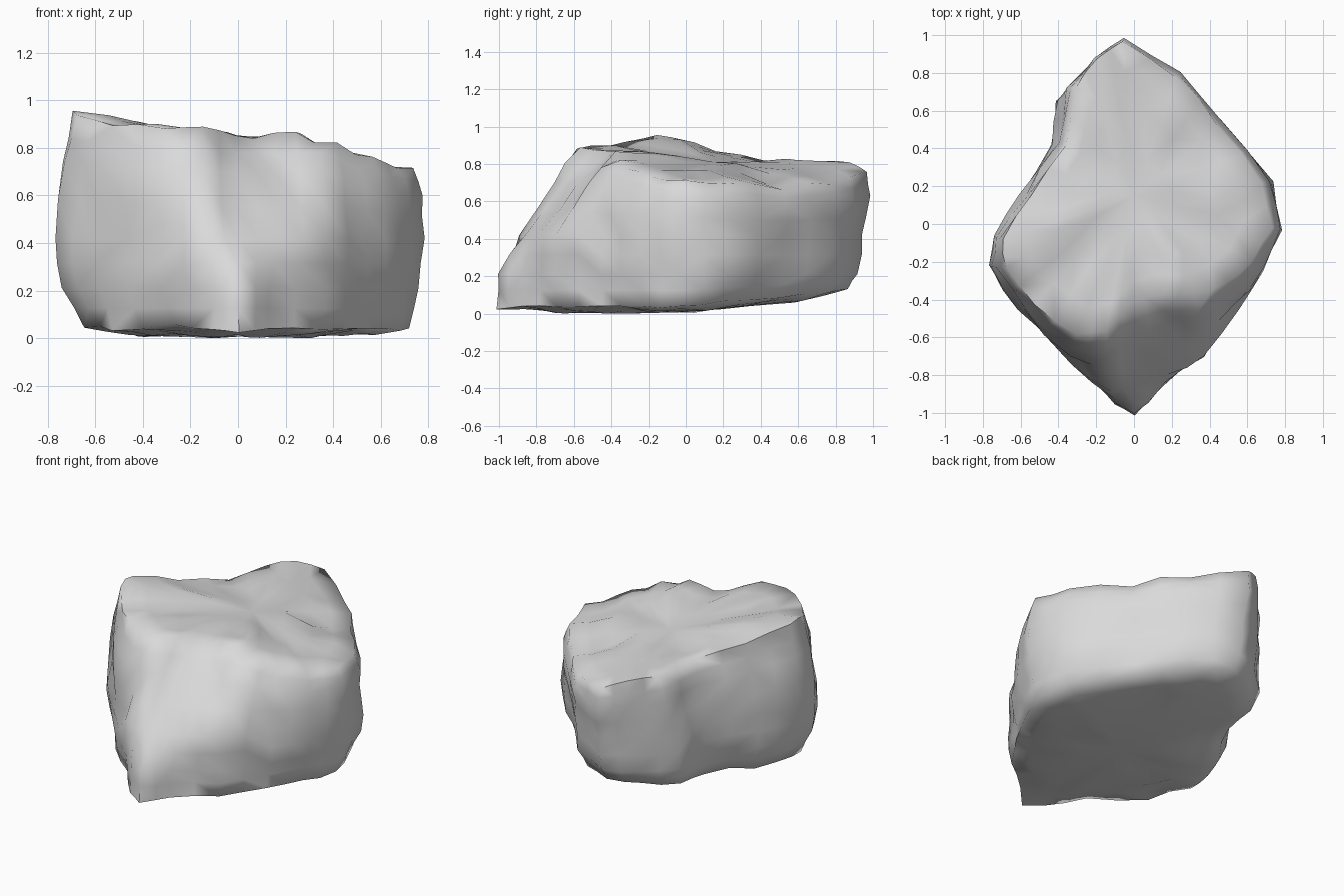
import bpy, bmesh
from mathutils import Vector, noise

cube = bpy.data.objects.get("Cube")
if cube:
    bpy.data.objects.remove(cube, do_unlink=True)

# Stone colour
stone = bpy.data.materials.new("pale grey stone")
stone.use_nodes = True
grey = (0.7, 0.7, 0.7, 1)
stone.diffuse_color = grey
stone.node_tree.nodes["Principled BSDF"].inputs["Base Color"].default_value = grey

# Columns around the boulder: foot x y, belly x y, rim x y z
columns = [
    (0, -.99, 0, -.87, -.01, -.42, .86),
    (.13, -.88, .18, -.8, .15, -.37, .86),
    (.35, -.69, .37, -.7, .33, -.38, .86),
    (.52, -.45, .55, -.45, .5, -.31, .78),
    (.63, -.24, .68, -.24, .63, -.2, .74),
    (.72, -.03, .77, -.03, .73, -.02, .71),
    (.67, .2, .73, .22, .68, .22, .7),
    (.4, .5, .46, .54, .45, .52, .67),
    (.18, .74, .25, .78, .23, .78, .7),
    (-.04, .87, -.04, .94, -.06, .97, .76),
    (-.22, .76, -.24, .83, -.19, .87, .8),
    (-.38, .6, -.41, .66, -.3, .72, .8),
    (-.4, .38, -.43, .42, -.36, .42, .82),
    (-.56, .1, -.61, .14, -.54, .16, .87),
    (-.64, -.08, -.75, -.05, -.69, -.08, .94),
    (-.65, -.25, -.78, -.22, -.68, -.23, .94),
    (-.52, -.49, -.61, -.45, -.53, -.43, .9),
    (-.28, -.76, -.34, -.74, -.31, -.59, .89),
    (-.1, -.95, -.11, -.89, -.15, -.56, .88),
]
top_centre = Vector((0, .15, .82))
base_centre = Vector((0, -.1, 0))


def column_points(c):
    """Points of one column, from the underside up and over the rim."""
    foot = Vector((c[0], c[1], .04 + .1 * max(c[1], 0)))
    belly = Vector((c[2], c[3], .42))
    rim = Vector(c[4:7])
    under = base_centre.lerp(foot, .7)
    under.z = .01 + .1 * max(under.y, 0)
    hip = foot.lerp(max(foot, belly, key=lambda p: p.xy.length), .75)
    hip.z = .21
    shoulder = belly.lerp(rim, .62)
    shoulder.xy *= 1.03
    crown = top_centre.lerp(rim, .6)
    crown.z += .01
    return [under, foot, hip, belly, shoulder, rim, crown]


# Loft the columns and close the two ends
bm = bmesh.new()
grid = [[bm.verts.new(p) for p in column_points(c)] for c in columns]
low, high = bm.verts.new(base_centre), bm.verts.new(top_centre)
for a, b in zip(grid, grid[1:] + grid[:1]):
    for i in range(len(a) - 1):
        bm.faces.new((a[i], b[i], b[i + 1], a[i + 1]))
    bm.faces.new((low, b[0], a[0]))
    bm.faces.new((high, a[-1], b[-1]))
bmesh.ops.subdivide_edges(bm, edges=bm.edges[:], cuts=1, use_grid_fill=True, smooth=.15)
bmesh.ops.triangulate(bm, faces=bm.faces[:])
bm.normal_update()

# Weathered bumps and hollows, kept above the ground
for v in bm.verts:
    bump = noise.noise(v.co * 4.5) * .025 + noise.noise(v.co * 9) * .02
    v.co += v.normal * bump
    v.co.z = max(v.co.z, 0)

# Small chipped pits
for pit in ((-.4, -.68, .45), (.57, -.4, .38), (.29, -.39, .85)):
    v = min(bm.verts, key=lambda w: (w.co - Vector(pit)).length)
    v.co -= v.normal * .05
bmesh.ops.recalc_face_normals(bm, faces=bm.faces[:])

mesh = bpy.data.meshes.new("boulder")
bm.to_mesh(mesh)
bm.free()
mesh.materials.append(stone)
boulder = bpy.data.objects.new("boulder", mesh)
bpy.context.collection.objects.link(boulder)
bpy.context.view_layer.objects.active = boulder
boulder.select_set(True)
bpy.ops.object.shade_smooth_by_angle(angle=1.3)
